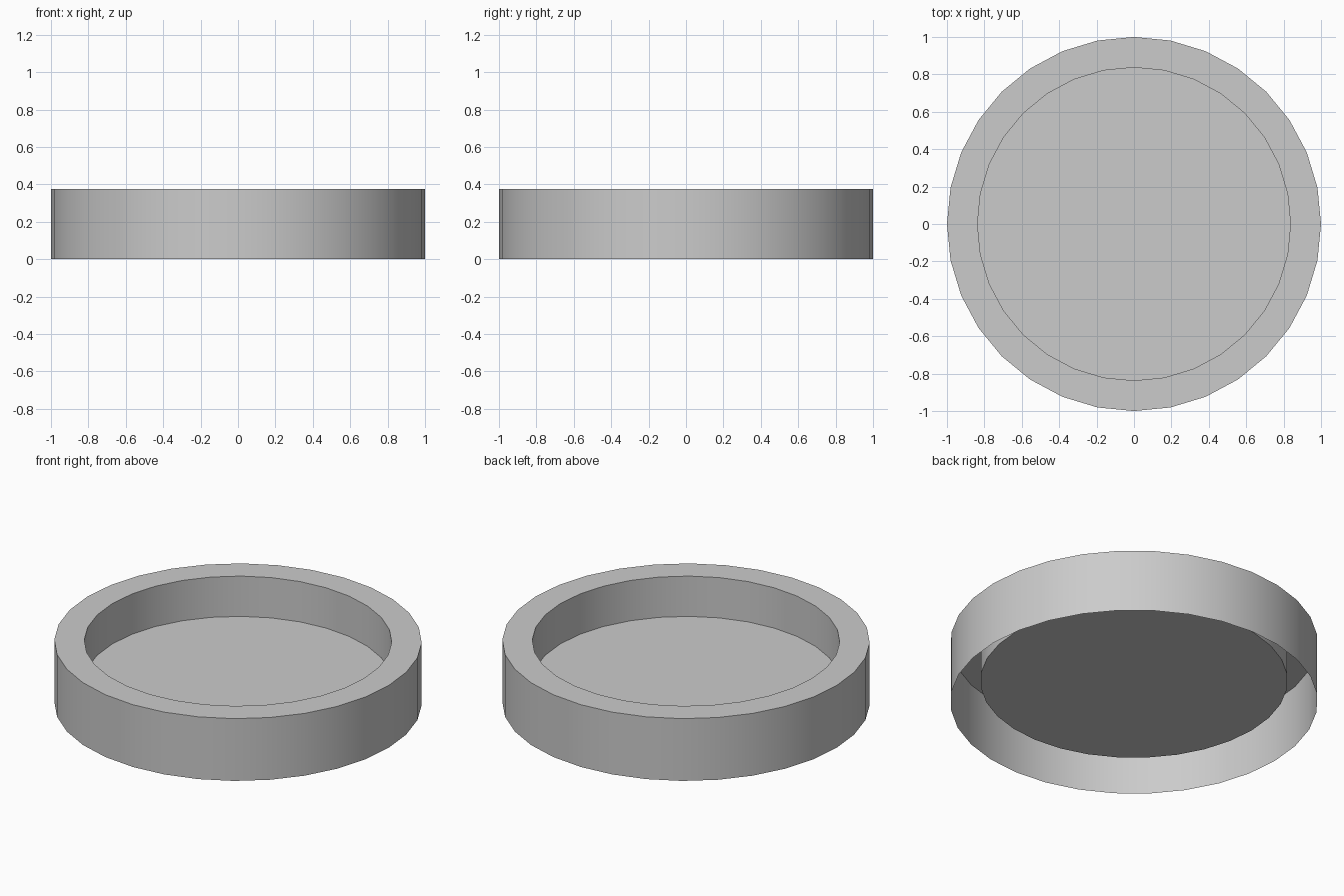
import bpy, bmesh, math

if "Cube" in bpy.data.objects:
    bpy.data.objects.remove(bpy.data.objects["Cube"])

SIDES = 32
# Profile (radius, z): outer wall bottom, outer rim, inner rim, floor edge
PROFILE = [(1.0, 0.0), (1.0, 0.374), (0.837, 0.374), (0.837, 0.132)]

bm = bmesh.new()


def ring(radius, z):
    return [bm.verts.new((radius * math.cos(2 * math.pi * i / SIDES),
                          radius * math.sin(2 * math.pi * i / SIDES), z))
            for i in range(SIDES)]


# Outer wall, rim and inner wall, open underneath
rings = [ring(r, z) for r, z in PROFILE]
for a, b in zip(rings, rings[1:]):
    for i in range(SIDES):
        j = (i + 1) % SIDES
        bm.faces.new((a[i], a[j], b[j], b[i]))

# Recessed floor
bm.faces.new(rings[-1])

mesh = bpy.data.meshes.new("round_tray")
bm.to_mesh(mesh)
bm.free()
tray = bpy.data.objects.new("round_tray", mesh)
bpy.context.collection.objects.link(tray)

# Smooth walls with sharp rim edges
bpy.context.view_layer.objects.active = tray
tray.select_set(True)
bpy.ops.object.shade_smooth_by_angle(angle=math.radians(30))
